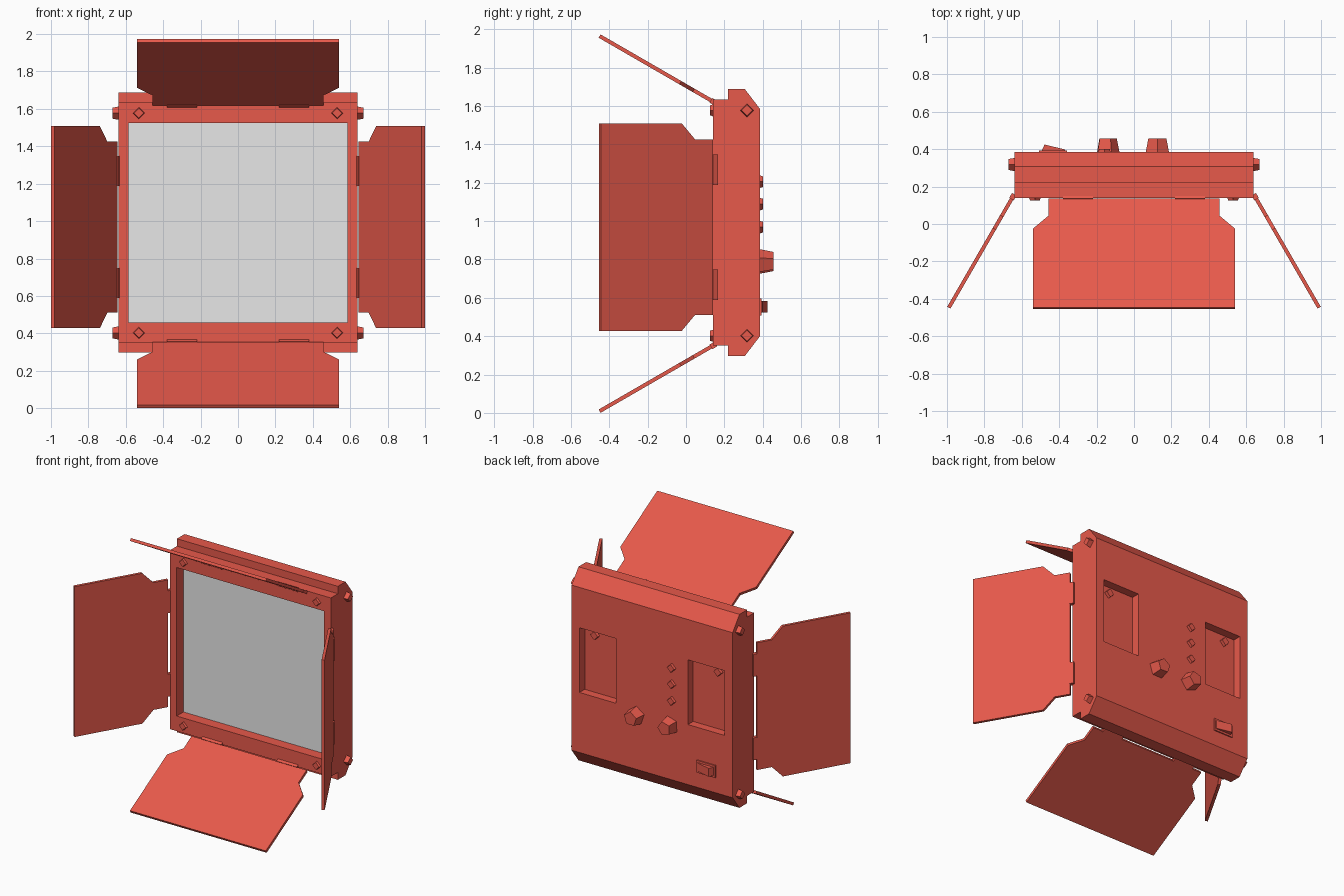
import bpy, bmesh, math
from mathutils import Vector, Matrix

if "Cube" in bpy.data.objects:
    bpy.data.objects.remove(bpy.data.objects["Cube"])


def material(name, rgb):
    m = bpy.data.materials.new(name)
    m.diffuse_color = (*rgb, 1)
    m.use_nodes = True
    m.node_tree.nodes["Principled BSDF"].inputs["Base Color"].default_value = m.diffuse_color
    return m


RED = material("coral_red", (0.80, 0.10, 0.07))
GREY = material("light_grey", (0.80, 0.80, 0.80))


def finish(bm, name, mat=RED):
    bmesh.ops.recalc_face_normals(bm, faces=bm.faces)
    mesh = bpy.data.meshes.new(name)
    bm.to_mesh(mesh)
    bm.free()
    mesh.materials.append(mat)
    ob = bpy.data.objects.new(name, mesh)
    bpy.context.collection.objects.link(ob)
    return ob


def add_prism(bm, points, offset):
    """Polygon of 3D points extruded along offset."""
    face = bm.faces.new([bm.verts.new(p) for p in points])
    ext = bmesh.ops.extrude_face_region(bm, geom=[face])
    bmesh.ops.translate(bm, vec=Vector(offset),
                        verts=[v for v in ext["geom"] if isinstance(v, bmesh.types.BMVert)])


def add_box(bm, lo, hi, matrix=Matrix()):
    lo, hi = Vector(lo), Vector(hi)
    size = Matrix.Diagonal((*(hi - lo), 1))
    bmesh.ops.create_cube(bm, size=1, matrix=matrix @ Matrix.Translation((lo + hi) / 2) @ size)


def add_stud(bm, base, axis, height, r1, r2, sides=4, spin=0):
    """Tapered low-poly stud standing on base along axis, slightly sunk in."""
    axis = Vector(axis)
    sink = 0.005
    centre = Vector(base) + axis * (height - sink) / 2
    m = (Matrix.Translation(centre) @ axis.to_track_quat('Z', 'Y').to_matrix().to_4x4()
         @ Matrix.Rotation(spin, 4, 'Z'))
    bmesh.ops.create_cone(bm, cap_ends=True, segments=sides, radius1=r1, radius2=r2,
                          depth=height + sink, matrix=m)


# Housing: side profile extruded across the width
MID = 0.992
half = [(0.14, 0.642), (0.22, 0.642), (0.22, 0.695), (0.307, 0.695), (0.385, 0.593)]
profile = [(y, MID + h) for y, h in half] + [(y, MID - h) for y, h in reversed(half)]
bm = bmesh.new()
add_prism(bm, [(-0.64, y, z) for y, z in profile], (1.28, 0, 0))
housing = finish(bm, "housing")

# Cut the screen opening and the two battery pockets
bm = bmesh.new()
add_box(bm, (-0.585, 0.0, 0.458), (0.585, 0.225, 1.525))
for s in (-1, 1):
    add_box(bm, (min(s * 0.285, s * 0.577), 0.325, 0.83), (max(s * 0.285, s * 0.577), 0.5, 1.295))
cutter = finish(bm, "recess_cutter")
cutter.hide_render = True
mod = housing.modifiers.new("recesses", 'BOOLEAN')
mod.operation, mod.solver, mod.object = 'DIFFERENCE', 'EXACT', cutter
bpy.context.view_layer.objects.active = housing
bpy.ops.object.modifier_apply(modifier=mod.name)
bpy.data.objects.remove(cutter)

# Diffuser screen
bm = bmesh.new()
add_box(bm, (-0.585, 0.217, 0.458), (0.585, 0.226, 1.525))
finish(bm, "diffuser_screen", GREY)

# Barn door flaps with their hinges: (name, hinge point, width axis, outward axis)
C, S = math.cos(math.radians(30)), 0.5
doors = [
    ("top", (0, 0.142, 1.622), (1, 0, 0), (0, -C, S)),
    ("bottom", (0, 0.142, 0.351), (1, 0, 0), (0, -C, -S)),
    ("left", (-0.648, 0.145, 0.968), (0, 0, 1), (-S, -C, 0)),
    ("right", (0.648, 0.145, 0.968), (0, 0, 1), (S, -C, 0)),
]
outline = [(0.457, 0.012), (0.457, 0.118), (0.54, 0.198), (0.54, 0.684)]
outline += [(-u, v) for u, v in reversed(outline)]
for name, origin, u, v in doors:
    u, v = Vector(u), Vector(v)
    frame = Matrix((u, v, u.cross(v))).transposed().to_4x4()
    frame.translation = origin
    bm = bmesh.new()
    add_prism(bm, [frame @ Vector((a, b, -0.01)) for a, b in outline], u.cross(v) * 0.02)
    finish(bm, name + "_flap")
    bm = bmesh.new()
    for s in (-0.3, 0.3):
        add_box(bm, (s - 0.08, -0.016, -0.014), (s + 0.08, 0.014, 0.014), frame)
    finish(bm, name + "_hinges")

# Corner bolts on the front and the sides
front, side = bmesh.new(), bmesh.new()
for s in (-1, 1):
    for z in (0.402, 1.577):
        add_stud(front, (s * 0.53, 0.14, z), (0, -1, 0), 0.014, 0.033, 0.026)
        add_stud(side, (s * 0.64, 0.318, z), (s, 0, 0), 0.032, 0.036, 0.029)
finish(front, "front_bolts")
finish(side, "side_bolts")

# Pocket catches
bm = bmesh.new()
for s in (-1, 1):
    add_stud(bm, (s * 0.49, 0.325, 1.245), (0, 1, 0), 0.02, 0.034, 0.03)
finish(bm, "pocket_catches")

# Buttons and dials on the back
bm = bmesh.new()
for z in (0.968, 1.088, 1.205):
    add_stud(bm, (-0.158, 0.385, z), (0, 1, 0), 0.016, 0.034, 0.028)
finish(bm, "back_buttons")
for name, x, spin in (("left_dial", 0.125, 0), ("right_dial", -0.143, math.radians(20))):
    bm = bmesh.new()
    add_stud(bm, (x, 0.385, 0.788), (0, 1, 0), 0.071, 0.066, 0.051, 5, spin)
    finish(bm, name)

# Power switch: flat surround and wedge rocker
bm = bmesh.new()
add_box(bm, (-0.507, 0.38, 0.508), (-0.358, 0.393, 0.597))
finish(bm, "switch_surround")
bm = bmesh.new()
add_prism(bm, [(-0.497, 0.385, 0.522), (-0.478, 0.425, 0.522),
               (-0.368, 0.398, 0.522), (-0.368, 0.385, 0.522)], (0, 0, 0.06))
finish(bm, "switch_rocker")
